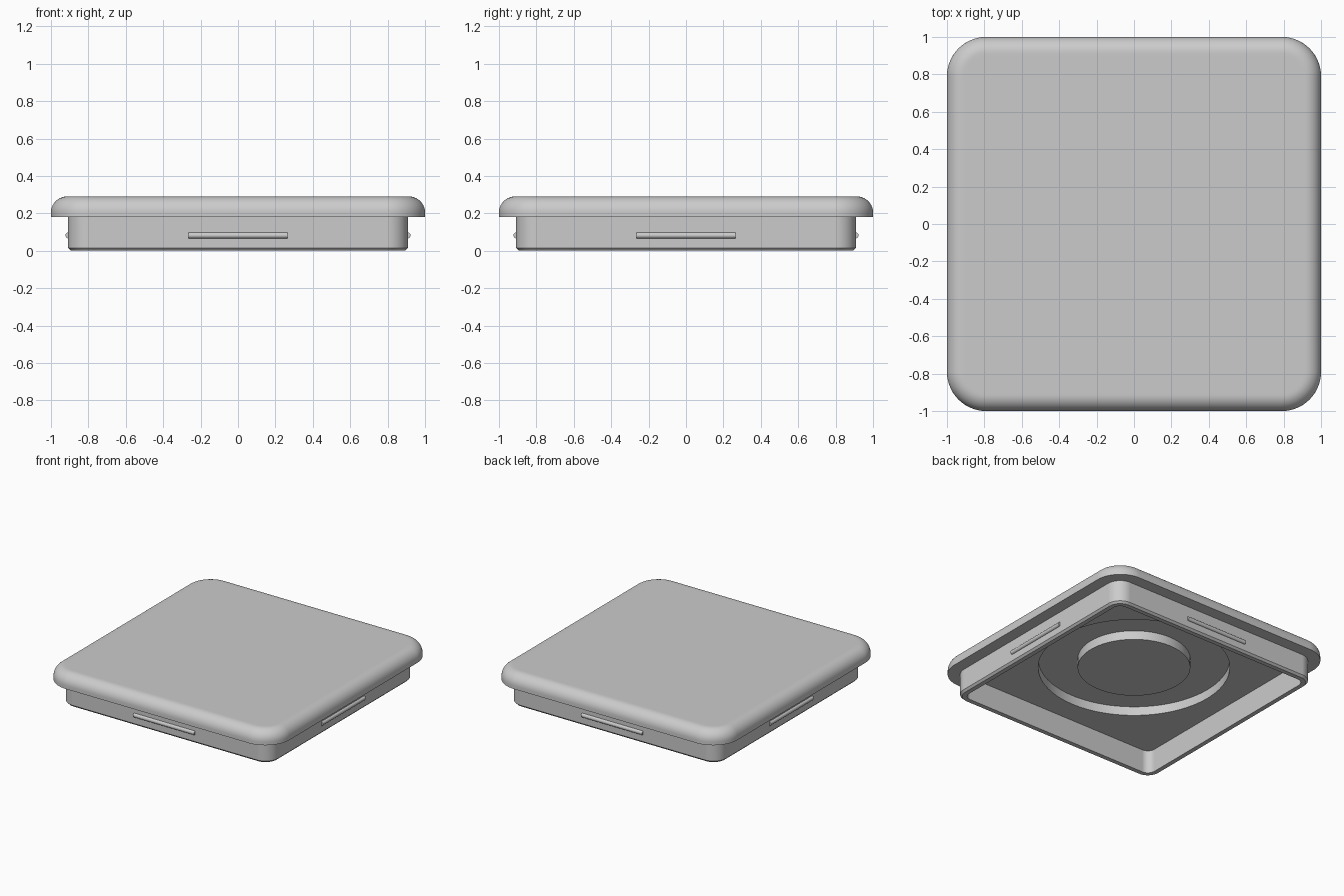
import bpy, bmesh, math

if "Cube" in bpy.data.objects:
    bpy.data.objects.remove(bpy.data.objects["Cube"])

SEG = 24  # points per corner; every ring has 4 * SEG points

grey = bpy.data.materials.new("light grey plastic")
grey.diffuse_color = (0.6, 0.6, 0.6, 1)
grey.use_nodes = True
grey.node_tree.nodes["Principled BSDF"].inputs["Base Color"].default_value = grey.diffuse_color


def square(half, radius, z):
    """Rounded square ring."""
    pts = []
    for q in range(4):
        mid = math.radians(45 + 90 * q)
        cx = math.copysign(half - radius, math.cos(mid))
        cy = math.copysign(half - radius, math.sin(mid))
        for k in range(SEG):
            a = math.radians(90 * q + 90 * k / (SEG - 1))
            pts.append((cx + radius * math.cos(a), cy + radius * math.sin(a), z))
    return pts


def circle(radius, z):
    n = 4 * SEG
    return [(radius * math.cos(2 * math.pi * (i + 0.5) / n),
             radius * math.sin(2 * math.pi * (i + 0.5) / n), z) for i in range(n)]


def finish(obj):
    obj.data.materials.append(grey)
    bpy.ops.object.select_all(action='DESELECT')
    obj.select_set(True)
    bpy.context.view_layer.objects.active = obj
    bpy.ops.object.shade_smooth_by_angle(angle=math.radians(30))
    mod = obj.modifiers.new("even shading", 'WEIGHTED_NORMAL')
    mod.keep_sharp = True


def loft(name, rings, closed=False):
    """Skin a list of rings; cap both ends, or join the last ring to the first."""
    bm = bmesh.new()
    loops = [[bm.verts.new(p) for p in ring] for ring in rings]
    n = 4 * SEG
    pairs = list(zip(loops, loops[1:]))
    if closed:
        pairs.append((loops[-1], loops[0]))
    else:
        bm.faces.new(loops[0])
        bm.faces.new(loops[-1])
    for a, b in pairs:
        for i in range(n):
            j = (i + 1) % n
            bm.faces.new((a[i], a[j], b[j], b[i]))
    bmesh.ops.recalc_face_normals(bm, faces=bm.faces)
    mesh = bpy.data.meshes.new(name)
    bm.to_mesh(mesh)
    bm.free()
    obj = bpy.data.objects.new(name, mesh)
    bpy.context.collection.objects.link(obj)
    finish(obj)


# Lid plate: round groove underneath, rounded upper edge
FLANGE, TOP, FILLET, CORNER = 0.18, 0.29, 0.085, 0.21
rings = [circle(0.40, FLANGE), circle(0.40, 0.25), circle(0.68, 0.25),
         circle(0.68, FLANGE), square(1.0, CORNER, FLANGE)]
for k in range(11):
    a = math.radians(9 * k)
    inset = FILLET * (1 - math.cos(a))
    rings.append(square(1 - inset, CORNER - inset, TOP - FILLET + FILLET * math.sin(a)))
rings.append(square(0.9, CORNER - 0.1, TOP))
loft("lid_plate", rings)

# Plug wall below the lid, chamfered at its lower outer edge
loft("plug_wall", [square(0.858, 0.06, 0.185), square(0.858, 0.06, 0.0),
                   square(0.893, 0.095, 0.0), square(0.908, 0.11, 0.015),
                   square(0.908, 0.11, 0.185)], closed=True)

# Snap ridges, one on each side of the plug wall
for i, side in enumerate(("right", "back", "left", "front")):
    a = math.pi / 2 * i
    bpy.ops.mesh.primitive_cylinder_add(
        vertices=24, radius=0.0165, depth=0.53,
        location=(0.906 * math.cos(a), 0.906 * math.sin(a), 0.082),
        rotation=(math.pi / 2, 0, a))
    ridge = bpy.context.object
    ridge.name = "snap_ridge_" + side
    finish(ridge)
